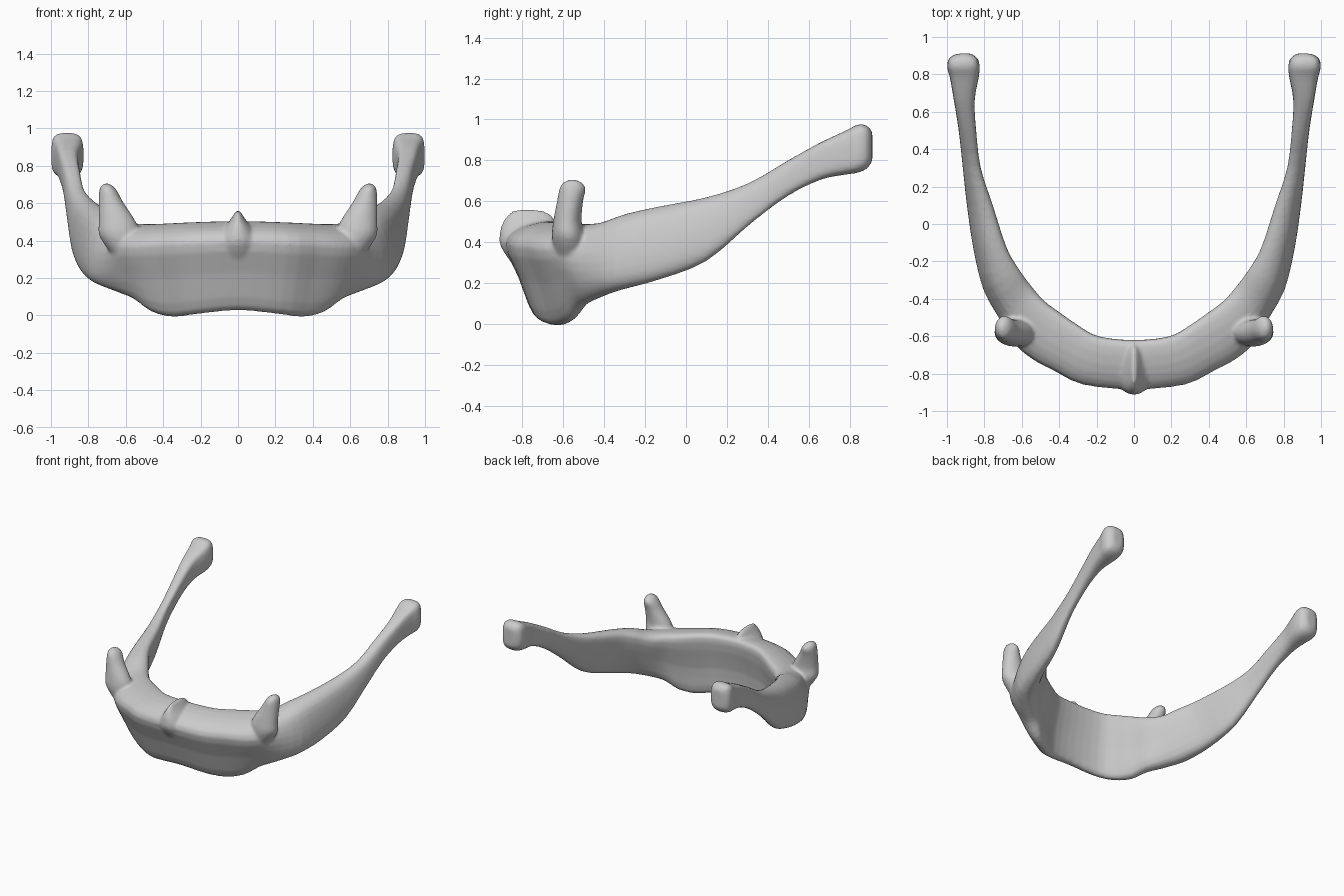
import bpy, bmesh, math

if "Cube" in bpy.data.objects:
    bpy.data.objects.remove(bpy.data.objects["Cube"])

# Cross-sections: u runs inner (0) to outer (1), v runs bottom (0) to top (1)
BODY = [(.48, .02), (.75, .40), (1, .76), (.72, .93), (.14, 1), (0, .88), (.15, .42), (.22, .02)]
BLADE = [(.78, 0), (1, .15), (1, .50), (.80, .87), (.38, 1), (0, .90), (.13, .48), (.42, .06)]
KNOB = [(.75, 0), (1, .18), (1, .80), (.80, 1), (.22, 1), (0, .80), (0, .22), (.28, 0)]
PROFILES = [BODY, BLADE, KNOB]

# Half of the bow: outer x, y, inner x, y, bottom z, top z, profile blend
STATIONS = [
    (0, -.885, 0, -.62, .04, .505, 0),
    (.27, -.86, .19, -.60, .02, .50, 0),
    (.43, -.785, .30, -.54, .005, .495, 0),
    (.55, -.72, .40, -.47, .03, .49, .1),
    (.64, -.64, .48, -.41, .095, .49, .3),
    (.71, -.52, .55, -.33, .13, .50, .7),
    (.80, -.35, .61, -.25, .17, .54, 1),
    (.855, -.13, .68, -.13, .22, .575, 1),
    (.89, .10, .755, .10, .31, .62, 1),
    (.915, .32, .82, .30, .49, .69, 1.3),
    (.935, .50, .845, .50, .63, .80, 1.6),
    (.96, .66, .855, .66, .71, .885, 2),
    (.98, .78, .835, .78, .735, .94, 2),
    (.995, .84, .83, .84, .745, .97, 2),
    (.985, .885, .84, .885, .765, .965, 2),
    (.95, .91, .875, .912, .80, .935, 2),
]


def spline(pts, steps, closed=False):
    """Catmull-Rom curve through tuples of any length."""
    n, out = len(pts), []
    for i in range(n if closed else n - 1):
        ids = [i - 1, i, i + 1, i + 2]
        a, b, c, d = [pts[k % n if closed else min(max(k, 0), n - 1)] for k in ids]
        for s in range(steps):
            t = s / steps
            out.append(tuple(
                .5 * (2 * q + (r - p) * t + (2 * p - 5 * q + 4 * r - w) * t * t
                      + (3 * q - p - 3 * r + w) * t ** 3)
                for p, q, r, w in zip(a, b, c, d)))
    if not closed:
        out.append(tuple(pts[-1]))
    return out


def loft(name, rings):
    bm = bmesh.new()
    vs = [[bm.verts.new(p) for p in ring] for ring in rings]
    n = len(vs[0])
    for a, b in zip(vs, vs[1:]):
        for j in range(n):
            bm.faces.new((a[j], a[(j + 1) % n], b[(j + 1) % n], b[j]))
    bm.faces.new(vs[0])
    bm.faces.new(vs[-1])
    bmesh.ops.recalc_face_normals(bm, faces=bm.faces[:])
    me = bpy.data.meshes.new(name)
    bm.to_mesh(me)
    bm.free()
    ob = bpy.data.objects.new(name, me)
    bpy.context.collection.objects.link(ob)
    return ob


def section(row):
    ox, oy, ix, iy, zb, zt, k = row
    k = min(max(k, 0), 2)
    i = min(int(k), 1)
    f = k - i
    ring = []
    for (u0, v0), (u1, v1) in zip(PROFILES[i], PROFILES[i + 1]):
        u, v = u0 + (u1 - u0) * f, v0 + (v1 - v0) * f
        ring.append((ix + (ox - ix) * u, iy + (oy - iy) * u, zb + (zt - zb) * v))
    return spline(ring, 3, True)


def stack(name, levels, side=1):
    """Rounded lump from stacked ellipses: centre x, y, z, radius x, y."""
    rings = []
    for x, y, z, rx, ry in spline(levels, 3):
        rings.append([(side * (x + rx * math.cos(a)), y + ry * math.sin(a), z)
                      for a in (2 * math.pi * j / 20 for j in range(20))])
    return loft(name, rings)


# Curved bow: central body with both long arms
left = [(-r[0], r[1], -r[2], *r[3:]) for r in STATIONS[:0:-1]]
bow = loft("curved_bow", [section(r) for r in spline(left + STATIONS, 3)])
parts = [bow]

# Short horns, rising out of the body
HORN = [(.53, -.55, .20, .05, .05), (.575, -.56, .30, .08, .07), (.63, -.575, .42, .11, .08),
        (.645, -.58, .50, .10, .07), (.678, -.567, .60, .068, .064), (.693, -.555, .66, .05, .065),
        (.70, -.555, .69, .034, .048), (.703, -.555, .705, .012, .018)]
for side, label in ((1, "right"), (-1, "left")):
    parts.append(stack("short_horn_" + label, HORN, side))

# Central ridge
parts.append(stack("centre_ridge", [
    (0, -.78, .28, .09, .06), (0, -.785, .38, .11, .122), (0, -.78, .45, .085, .13),
    (0, -.77, .50, .05, .125), (0, -.765, .535, .026, .105), (0, -.78, .56, .01, .06)]))

# Fuse the parts into one skin and soften the joins
bpy.ops.object.select_all(action='DESELECT')
for ob in parts:
    ob.select_set(True)
bpy.context.view_layer.objects.active = bow
bpy.ops.object.join()
fuse = bow.modifiers.new("fuse", 'REMESH')
fuse.mode = 'VOXEL'
fuse.voxel_size = .011
fuse.use_smooth_shade = True
soften = bow.modifiers.new("soften", 'SMOOTH')
soften.factor = .5
soften.iterations = 5
for mod in ("fuse", "soften"):
    bpy.ops.object.modifier_apply(modifier=mod)
bpy.ops.object.shade_smooth()
